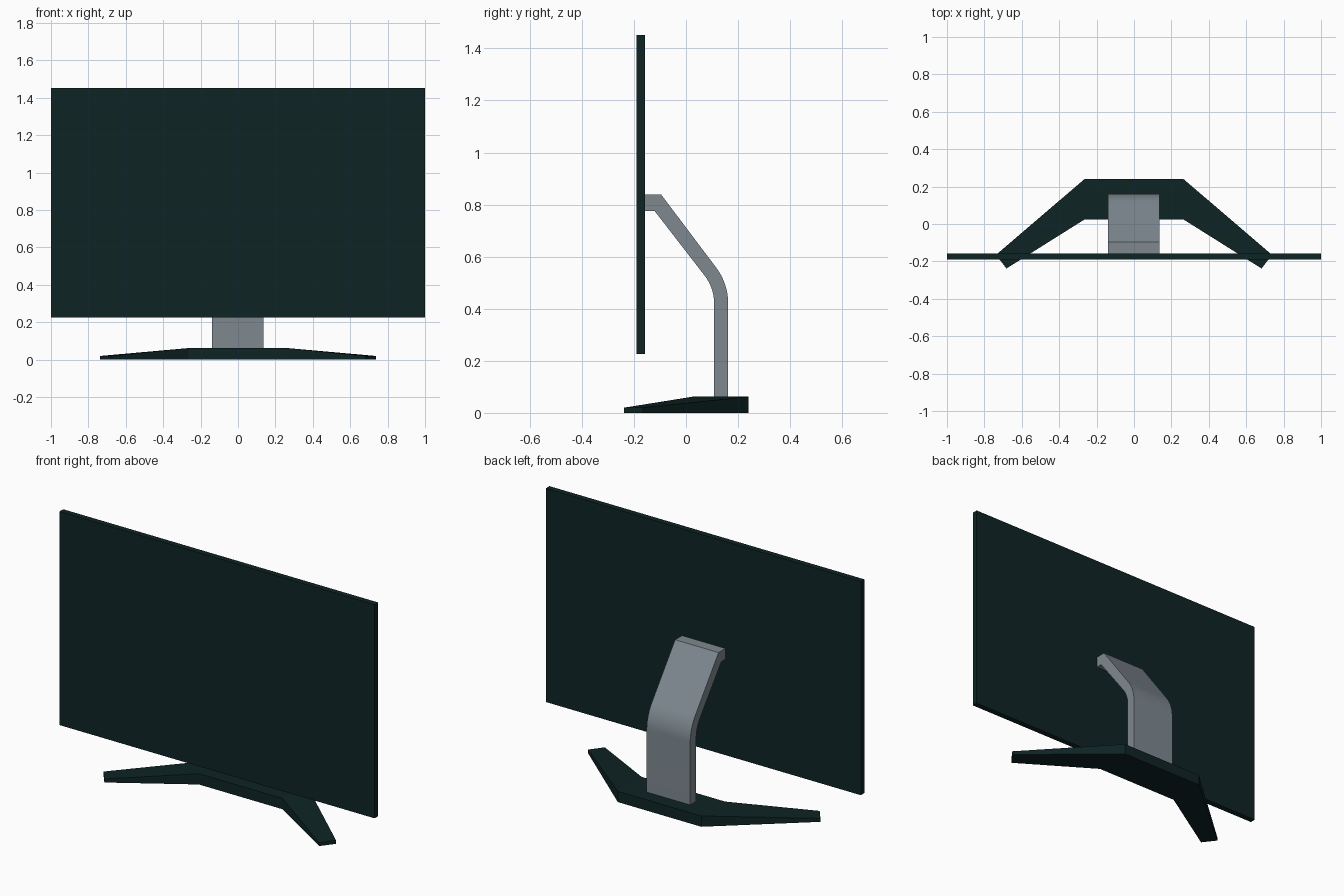
import bpy, bmesh, math

if "Cube" in bpy.data.objects:
    bpy.data.objects.remove(bpy.data.objects["Cube"])


def material(name, rgb):
    m = bpy.data.materials.new(name)
    m.diffuse_color = (*rgb, 1)
    m.use_nodes = True
    m.node_tree.nodes["Principled BSDF"].inputs["Base Color"].default_value = m.diffuse_color
    return m


DARK = material("dark teal black", (0.0045, 0.0175, 0.0182))
GREY = material("slate grey", (0.21, 0.25, 0.28))


def finish(name, bm, mat):
    bmesh.ops.recalc_face_normals(bm, faces=bm.faces)
    me = bpy.data.meshes.new(name)
    bm.to_mesh(me)
    bm.free()
    me.materials.append(mat)
    ob = bpy.data.objects.new(name, me)
    bpy.context.collection.objects.link(ob)
    return ob


def prism(lower, upper):
    """Closed solid between two matching outlines."""
    bm = bmesh.new()
    a = [bm.verts.new(p) for p in lower]
    b = [bm.verts.new(p) for p in upper]
    bm.faces.new(a)
    bm.faces.new(b)
    n = len(a)
    for i in range(n):
        j = (i + 1) % n
        bm.faces.new((a[i], a[j], b[j], b[i]))
    return bm


# Screen panel
x, y0, y1 = 1.0, -0.19, -0.157
rect = [(-x, 0.226), (x, 0.226), (x, 1.452), (-x, 1.452)]
finish("screen_panel", prism([(px, y0, pz) for px, pz in rect],
                             [(px, y1, pz) for px, pz in rect]), DARK)

# Base: thick centre bar with two legs tapering towards the front
right = [(0.265, 0.024, 0.062), (0.682, -0.238, 0.02),
         (0.738, -0.165, 0.02), (0.265, 0.24, 0.062)]
outline = right + [(-px, py, pz) for px, py, pz in reversed(right)]
bm = bmesh.new()
for q in ([0, 3, 4, 7], [0, 1, 2, 3], [7, 6, 5, 4]):
    top = [bm.verts.new(outline[i]) for i in q]
    bm.faces.new(top)
bmesh.ops.remove_doubles(bm, verts=bm.verts, dist=0.0001)
ext = bmesh.ops.extrude_face_region(bm, geom=bm.faces[:], use_keep_orig=True)
for v in ext["geom"]:
    if isinstance(v, bmesh.types.BMVert):
        v.co.z = 0
finish("base", bm, DARK)

# Stand: bent bar, side profile swept across x
cy, cz, bend, steps = -0.068, 0.42, math.radians(36.8), 10


def arc(r):
    return [(cy + r * math.cos(bend * i / steps), cz + r * math.sin(bend * i / steps))
            for i in range(steps + 1)]


profile = ([(0.162, 0.055)] + arc(0.23) + [(-0.095, 0.838), (-0.158, 0.838),
           (-0.158, 0.776), (-0.121, 0.776)] + arc(0.176)[::-1] + [(0.108, 0.055)])
stand = finish("stand", prism([(-0.14, py, pz) for py, pz in profile],
                              [(0.136, py, pz) for py, pz in profile]), GREY)
bpy.context.view_layer.objects.active = stand
stand.select_set(True)
bpy.ops.object.shade_smooth_by_angle(angle=math.radians(20))
